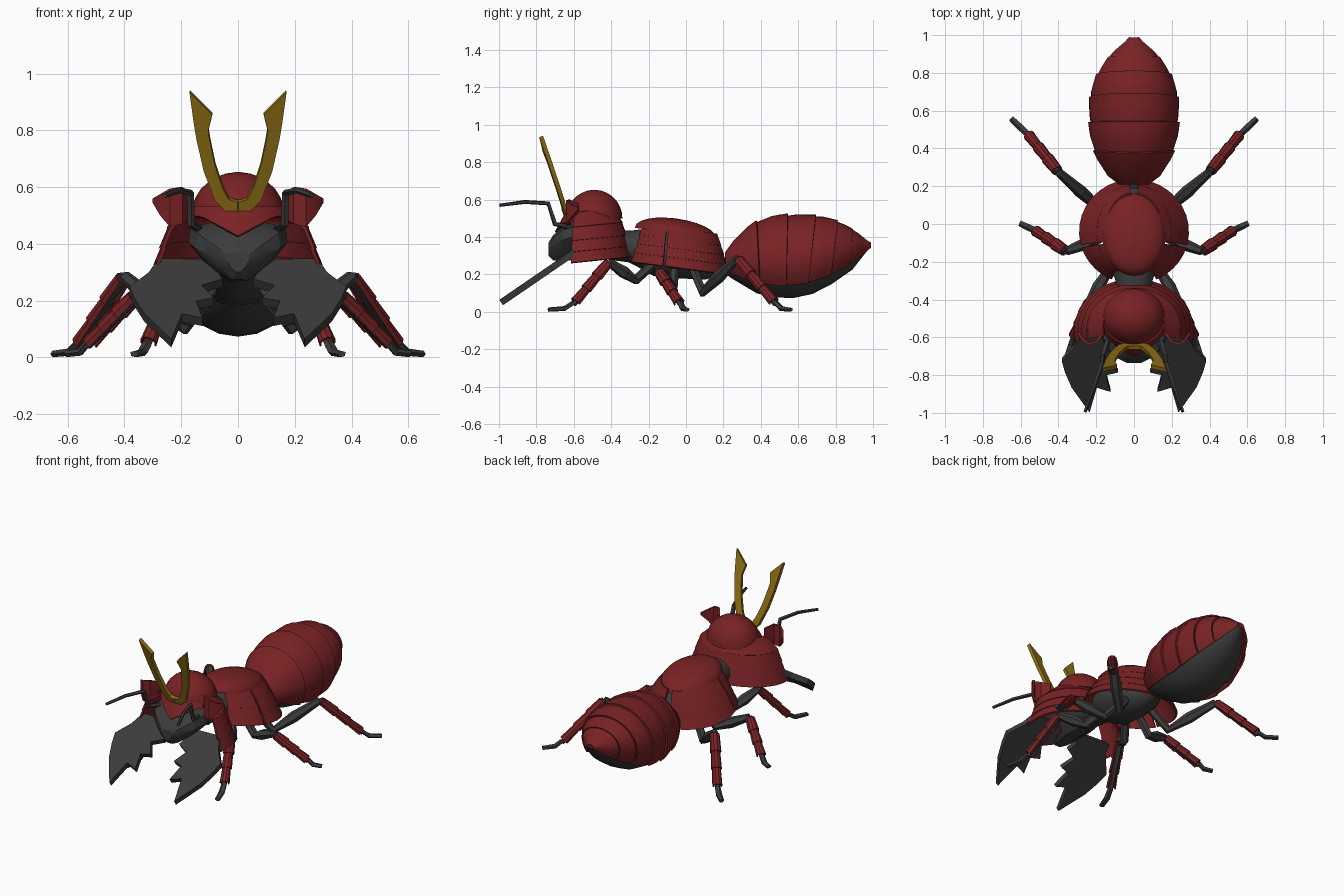
import bpy, bmesh, math
from mathutils import Vector

if "Cube" in bpy.data.objects:
    bpy.data.objects.remove(bpy.data.objects["Cube"])

def material(name, col):
    m = bpy.data.materials.new(name)
    m.diffuse_color = (*col, 1)
    m.use_nodes = True
    m.node_tree.nodes["Principled BSDF"].inputs["Base Color"].default_value = m.diffuse_color
    return m

RED = material("red_lacquer", (0.19, 0.016, 0.018))
DARK = material("dark_shell", (0.045, 0.045, 0.046))
GOLD = material("gold", (0.27, 0.16, 0.008))

def build(name, verts, faces, mat, thick=0, mirror=False, smooth=35):
    me = bpy.data.meshes.new(name)
    me.from_pydata([tuple(v) for v in verts], [], faces)
    bm = bmesh.new()
    bm.from_mesh(me)
    bmesh.ops.recalc_face_normals(bm, faces=bm.faces)
    bm.to_mesh(me)
    bm.free()
    me.materials.append(mat)
    ob = bpy.data.objects.new(name, me)
    bpy.context.collection.objects.link(ob)
    if thick:
        s = ob.modifiers.new("thickness", 'SOLIDIFY')
        s.thickness, s.offset = thick, 0
    if mirror:
        ob.modifiers.new("mirror", 'MIRROR')
    bpy.ops.object.select_all(action='DESELECT')
    ob.select_set(True)
    bpy.context.view_layer.objects.active = ob
    bpy.ops.object.convert(target='MESH')
    if smooth:
        bpy.ops.object.shade_smooth_by_angle(angle=math.radians(smooth))
    return ob

def loft(name, rings, mat, closed=True, caps=True, **kw):
    n = len(rings[0])
    faces = []
    for i in range(len(rings) - 1):
        for j in range(n if closed else n - 1):
            k = (j + 1) % n
            faces.append((i*n + j, i*n + k, (i+1)*n + k, (i+1)*n + j))
    if closed and caps:
        faces += [tuple(range(n)), tuple(range((len(rings)-1)*n, len(rings)*n))]
    return build(name, [v for r in rings for v in r], faces, mat, **kw)

def arc(a0, a1, n):
    return [math.radians(a0 + (a1 - a0) * i / n) for i in range(n + 1)]

def tube(name, pts, radii, mat, sides=6, a0=0, a1=360, flat=1, **kw):
    """Tube along a path; a partial angle range makes an open sleeve."""
    P = [Vector(p) for p in pts]
    full = a1 - a0 == 360
    ang = arc(a0, a1, sides)[:sides if full else None]
    rings = []
    for i, p in enumerate(P):
        d = (P[min(i+1, len(P)-1)] - P[max(i-1, 0)]).normalized()
        s = d.cross(Vector((0, 0, 1))).normalized()
        u = s.cross(d)
        rings.append([p + s*math.cos(a)*radii[i]*flat + u*math.sin(a)*radii[i] for a in ang])
    return loft(name, rings, mat, closed=full, **kw)

def interp(table, y):
    for a, b in zip(table, table[1:]):
        if y <= b[0]:
            t = (y - a[0]) / (b[0] - a[0])
            return [p + (q - p) * t for p, q in zip(a, b)]
    return table[-1]

# Abdomen: stations of y, half width, top z, middle z, bottom z
ABD = [(.21, .07, .31, .26, .20), (.25, .13, .365, .26, .17), (.37, .20, .47, .27, .09),
       (.47, .225, .505, .275, .068), (.58, .23, .515, .285, .062), (.70, .222, .505, .30, .085),
       (.80, .185, .475, .32, .14), (.90, .115, .425, .345, .22), (.98, .02, .365, .355, .34)]

def abd_ring(y, grow, angles):
    _, w, top, mid, bot = interp(ABD, y)
    shear = -.18 + .55 * (y - .3) / .65
    ring = []
    for a in angles:
        s = math.sin(a)
        z = mid + s * ((top - mid) if s > 0 else (mid - bot)) * grow
        edge = max(0, 1 - abs(y - .6) / .4)
        ring.append((w * math.cos(a) * grow, y + shear * (z - mid) * edge, z))
    return ring

loft("abdomen_core", [abd_ring(s[0], .95, arc(0, 360, 20)[:-1]) for s in ABD], DARK)
cuts = [.215, .39, .54, .67, .79, .88, .985]
for i, (a, b) in enumerate(zip(cuts, cuts[1:])):
    rings = [abd_ring(a + (b - a) * t / 4, .985 + .055 * t / 4, arc(-38, 218, 22)) for t in range(5)]
    loft(f"abdomen_plate_{i+1}", rings, RED, closed=False, thick=.012)

# Thorax core with neck and waist
tube("thorax_core", [(0, -.42, .36), (0, -.30, .35), (0, -.25, .345), (0, -.15, .32), (0, 0, .30),
                     (0, .13, .25), (0, .19, .24), (0, .25, .26)],
     [.08, .085, .10, .13, .125, .08, .04, .05], DARK, sides=12, flat=1.15)

def lean(x, y, z):
    return (x, y, z - .13 * (y + .05))

# Thorax dome
rings = []
for e in arc(2, 88, 6):
    rings.append([lean(.165*math.cos(e)*math.cos(a), -.055 + .215*math.cos(e)*math.sin(a),
                       .42 + .075*math.sin(e)) for a in arc(0, 360, 24)[:-1]])
loft("thorax_dome", rings, RED, thick=.008, smooth=40)

# Thorax skirt rows, split into front and rear panels on both sides
rows = [(.150, .205, .435), (.195, .222, .385), (.230, .238, .335), (.258, .252, .285), (.283, .270, .235)]
for i, (p, q) in enumerate(zip(rows, rows[1:])):
    for part, a0, a1 in (("front", -66, -18), ("rear", -15, 84)):
        rings = [[lean(r[0]*k*math.cos(a), -.04 + r[1]*k*math.sin(a), r[2] + dz) for a in arc(a0, a1, 9)]
                 for r, k, dz in ((p, .985, .008), (q, 1.01, 0))]
        loft(f"thorax_skirt_{part}_{i+1}", rings, RED, closed=False, thick=.012, mirror=True)

# Head: wedge shaped face
HEAD = [(-.42, .11, .45, .29), (-.50, .16, .48, .28), (-.59, .175, .48, .28),
        (-.66, .15, .455, .27), (-.71, .09, .41, .275), (-.735, .04, .37, .30)]
rings = []
for y, w, top, bot in HEAD:
    h = top - bot
    rings.append([(sx * w, y, bot + sz * h) for sx, sz in
                  ((.22, 0), (.7, .3), (1, .62), (.95, .9), (.4, 1),
                   (-.4, 1), (-.95, .9), (-1, .62), (-.7, .3), (-.22, 0))])
loft("head", rings, DARK, smooth=25)

# Helmet bowl
rings = []
for e in arc(0, 87, 7):
    rings.append([(.165*math.cos(e)*math.cos(a), -.49 + .15*math.cos(e)*math.sin(a),
                   .50 + .153*math.sin(e)) for a in arc(0, 360, 24)[:-1]])
loft("helmet_bowl", rings, RED, smooth=40)

# Brow plate dipping to a point in the middle
top, low = [], []
for a in arc(190, 350, 16):
    c, s = math.cos(a), math.sin(a)
    top.append((.163*c, -.49 + .148*s, .53))
    low.append((.178*c, -.49 + (.17 + .035*max(0, 1 - abs(c)*1.5))*s, .425 + .07*min(1, abs(c)*1.4)))
loft("helmet_brow", [top, low], RED, closed=False, thick=.014)

# Neck guard rows, open to the front
guard = [(.165, .17, .525), (.245, .215, .455), (.270, .235, .385), (.290, .25, .325), (.308, .262, .268)]
for i, (p, q) in enumerate(zip(guard, guard[1:])):
    rings = []
    for r, k, dz in ((p, .98, .008), (q, 1.01, 0)):
        ring = []
        for a in arc(-12, 192, 24):
            y = -.56 + r[1]*k*math.sin(a)
            ring.append((r[0]*k*math.cos(a), y, r[2] + dz + .1*(y + .55)))
        rings.append(ring)
    loft(f"neck_guard_{i+1}", rings, RED, closed=False, thick=.012)

# Turned back side flaps of the helmet
edge = [(.165, -.575, .58, .49), (.20, -.625, .60, .47), (.24, -.635, .595, .46),
        (.27, -.615, .575, .50), (.295, -.575, .56, .545)]
loft("helmet_flap", [[(x, y, hi) for x, y, hi, lo in edge], [(x, y, lo) for x, y, hi, lo in edge]],
     RED, closed=False, thick=.014, mirror=True)

# Golden crest: outer and inner edge of one horn, in the front plane
outer = [(0, .505), (.045, .52), (.08, .555), (.12, .66), (.145, .77), (.155, .83), (.17, .938)]
inner = [(0, .55), (.032, .56), (.053, .60), (.08, .68), (.097, .76), (.104, .80), (.09, .858)]
def crest_pt(x, z):
    return (x, -.648 + .12*x - .36 * (z - .53), z)
loft("crest_horns", [[crest_pt(*p) for p in outer], [crest_pt(*p) for p in inner]],
     GOLD, closed=False, thick=.022, mirror=True)

# Mandibles: toothed outline in a plane sloping down and forward
jaw = [(.05, .33), (.28, .335), (.315, .285), (.382, .235), (.365, .195), (.33, .14), (.235, .05),
       (.197, .14), (.125, .125), (.148, .185), (.085, .195), (.128, .24), (.055, .262), (.075, .295)]
build("mandible", [(x, -.565 - (.34 - z) * 1.46, z) for x, z in jaw], [tuple(range(len(jaw)))],
      DARK, thick=.035, mirror=True, smooth=0)

# Antennae
tube("antenna", [(.14, -.62, .455), (.165, -.70, .47), (.168, -.735, .58), (.21, -.86, .588), (.26, -.995, .57)],
     [.016, .014, .013, .011, .009], DARK, sides=5, mirror=True, smooth=0)

# Legs: hip, thigh bend, knee, ankle, toe
LEGS = {"front": [(.07, -.16, .27), (.15, -.27, .17), (.235, -.41, .265), (.32, -.60, .04), (.365, -.735, .012)],
        "middle": [(.07, -.06, .25), (.17, -.07, .13), (.36, -.145, .215), (.53, -.03, .04), (.605, .005, .012)],
        "rear": [(.08, .03, .25), (.19, .09, .105), (.40, .275, .285), (.565, .48, .04), (.65, .56, .012)]}
for name, pts in LEGS.items():
    hip, bend, knee, ankle, toe = map(Vector, pts)
    mid = bend.lerp(knee, .45)
    tube(name + "_thigh", [hip, bend, mid, knee], [.025, .026, .034, .022], DARK, mirror=True, smooth=0)
    tube(name + "_shin", [knee, ankle], [.021, .014], DARK, mirror=True, smooth=0)
    tube(name + "_foot", [ankle + Vector((0, 0, .01)), ankle.lerp(toe, .35) - Vector((0, 0, .012)), toe],
         [.013, .014, .012], DARK, sides=5, flat=1.4, mirror=True, smooth=0)
    # stepped shin guard
    for k in range(3):
        a, b = knee.lerp(ankle, .03 + .3*k), knee.lerp(ankle, .35 + .3*k)
        tube(f"{name}_shin_guard_{k+1}", [a, b], [.026 - .002*k, .031 - .002*k], RED,
             sides=7, a0=-40, a1=220, thick=.007, mirror=True)
